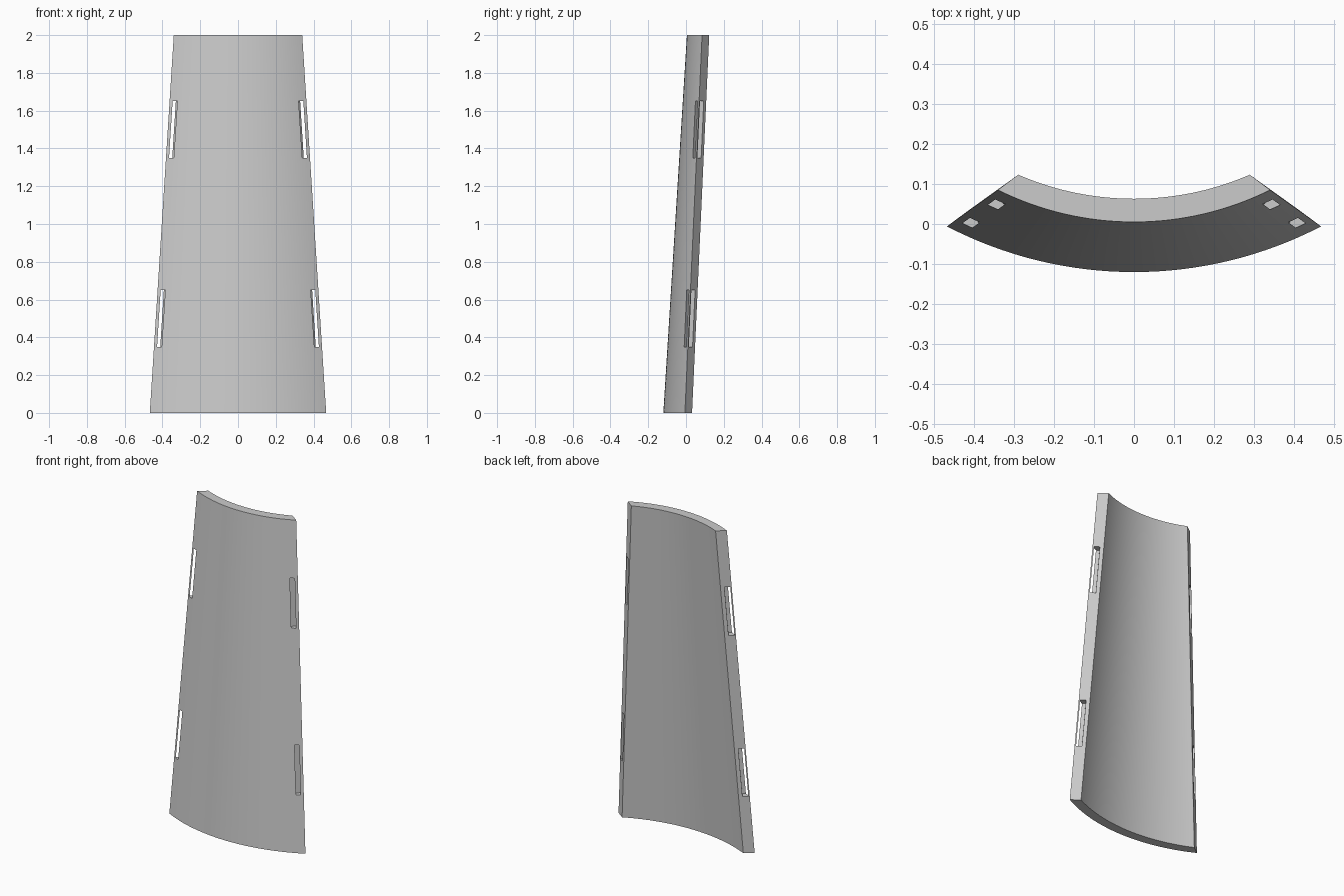
import bpy, bmesh
from math import asin, sin, cos
from mathutils import Vector

cube = bpy.data.objects.get("Cube")
if cube:
    bpy.data.objects.remove(cube, do_unlink=True)

grey = bpy.data.materials.new("plain grey")
grey.use_nodes = True
grey.diffuse_color = (0.6, 0.6, 0.6, 1)
grey.node_tree.nodes["Principled BSDF"].inputs["Base Color"].default_value = (0.6, 0.6, 0.6, 1)

SEGMENTS = 32
HEIGHT = 2.0
EDGE = Vector((-0.051, 0.038, 0))        # outer to inner corner of the left edge
FOOT = Vector((0.467, -0.006, 0))        # outer left corner, bottom
HEAD = Vector((0.34, 0.085, HEIGHT))     # outer left corner, top


def arc(half, end_y, mid_y, z):
    """Points of a circular arc from right to left that bulges to the front."""
    sag = end_y - mid_y
    radius = (half * half + sag * sag) / (2 * sag)
    sweep = asin(half / radius)
    angles = [sweep * (2 * i / SEGMENTS - 1) for i in range(SEGMENTS + 1)]
    return [(radius * sin(a), mid_y + radius * (1 - cos(a)), z) for a in angles]


def make_object(name, bm):
    bmesh.ops.recalc_face_normals(bm, faces=bm.faces)
    mesh = bpy.data.meshes.new(name)
    bm.to_mesh(mesh)
    bm.free()
    mesh.materials.append(grey)
    obj = bpy.data.objects.new(name, mesh)
    bpy.context.collection.objects.link(obj)
    return obj


def loft(bm, lower, upper):
    """Closed solid between two outlines with equal point counts."""
    a = [bm.verts.new(p) for p in lower]
    b = [bm.verts.new(p) for p in upper]
    for i in range(len(a)):
        j = (i + 1) % len(a)
        bm.faces.new((a[i], a[j], b[j], b[i]))
    bm.faces.new(a[::-1])
    bm.faces.new(b)


def outline(corner, mid_y):
    inner = corner + EDGE
    front = arc(corner.x, corner.y, mid_y, corner.z)
    back = arc(inner.x, inner.y, mid_y + 0.058, corner.z)
    return front + back[::-1]


# Tapered curved panel
bm = bmesh.new()
loft(bm, outline(FOOT, -0.12), outline(HEAD, 0.005))
panel = make_object("curved_panel", bm)

# Joint slots in both side edges
normal = EDGE.cross(HEAD - FOOT).normalized()
if normal.x < 0:
    normal.negate()


def slot_outline(z, side):
    base = FOOT.lerp(HEAD, z / HEIGHT)
    points = []
    for along, depth in ((0.13, 0.03), (0.65, 0.03), (0.65, -0.04), (0.13, -0.04)):
        p = base + EDGE * along + normal * depth
        points.append((p.x * side, p.y, z))
    return points


bm = bmesh.new()
for side in (1, -1):
    for z in (0.35, 1.35):
        loft(bm, slot_outline(z, side), slot_outline(z + 0.3, side))
cutter = make_object("slot_cutter", bm)
cutter.hide_render = True
cutter.hide_viewport = True

# Smooth curved faces, crisp corners
bpy.ops.object.select_all(action="DESELECT")
panel.select_set(True)
bpy.context.view_layer.objects.active = panel
cut = panel.modifiers.new("slots", "BOOLEAN")
cut.operation = "DIFFERENCE"
cut.solver = "EXACT"
cut.object = cutter
bpy.ops.object.modifier_apply(modifier=cut.name)
bpy.data.objects.remove(cutter, do_unlink=True)
bpy.ops.object.shade_smooth_by_angle(angle=0.5)
